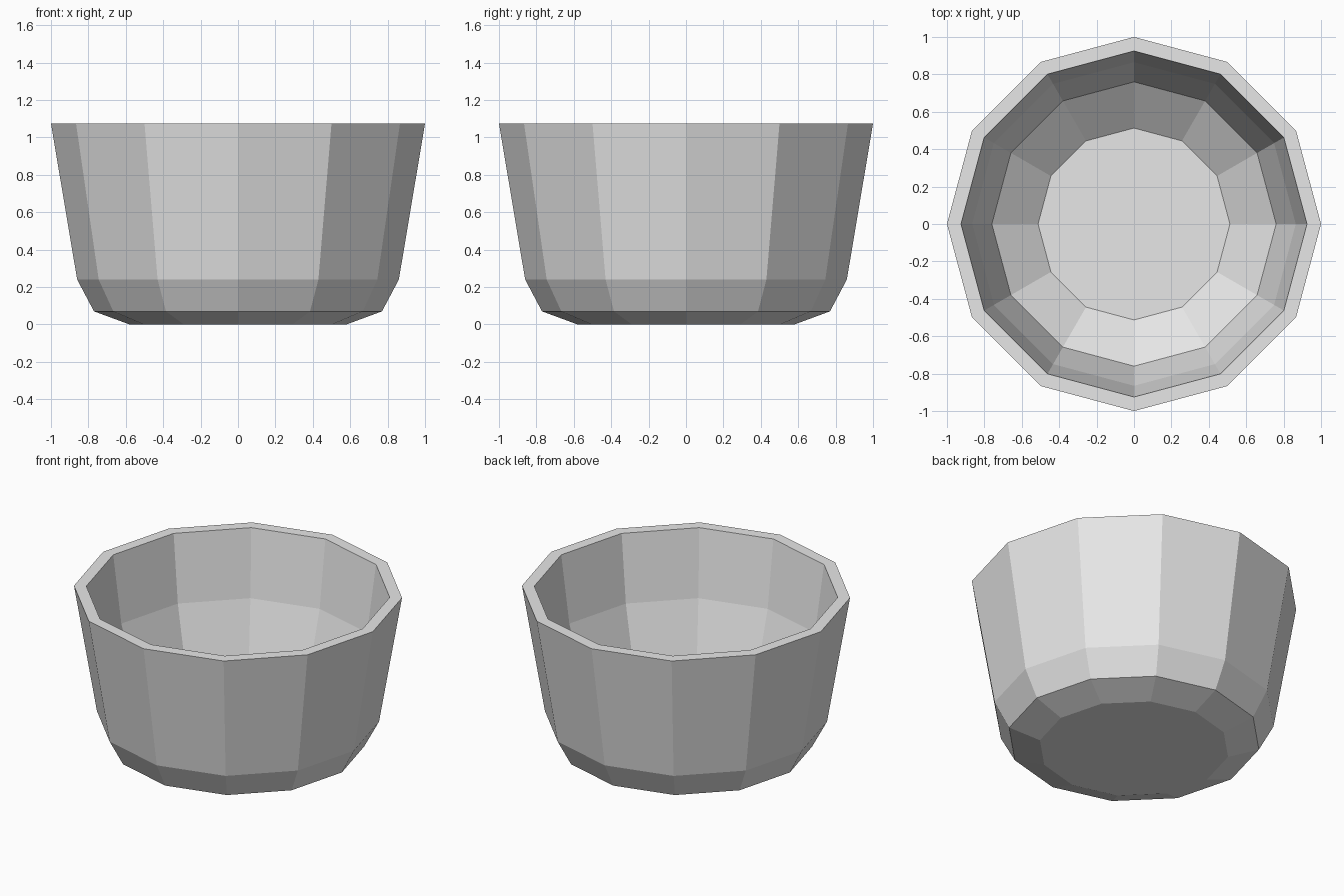
import bpy
import bmesh
import math

SIDES = 12

cube = bpy.data.objects.get("Cube")
if cube:
    bpy.data.objects.remove(cube, do_unlink=True)

# Plain pale grey
grey = bpy.data.materials.new("pale_grey")
grey.use_nodes = True
colour = (0.8, 0.8, 0.8, 1.0)
grey.diffuse_color = colour
grey.node_tree.nodes["Principled BSDF"].inputs["Base Color"].default_value = colour

# Wall profile (radius, height): outside from base to rim, then inside down to floor
profile = [
    (0.58, 0.0), (0.77, 0.07), (0.86, 0.24), (1.0, 1.075),
    (0.925, 1.075), (0.865, 0.63), (0.76, 0.265), (0.513, 0.07),
]


def lathe(name, points, material):
    """Spin a profile into a closed, flat-shaded solid with capped ends."""
    bm = bmesh.new()
    rings = []
    for radius, height in points:
        angles = [2 * math.pi * i / SIDES for i in range(SIDES)]
        rings.append([bm.verts.new((radius * math.cos(a), radius * math.sin(a), height))
                      for a in angles])
    for low, high in zip(rings, rings[1:]):
        for i in range(SIDES):
            j = (i + 1) % SIDES
            bm.faces.new((low[i], low[j], high[j], high[i]))
    bm.faces.new(list(reversed(rings[0])))
    bm.faces.new(rings[-1])
    bmesh.ops.recalc_face_normals(bm, faces=bm.faces)
    mesh = bpy.data.meshes.new(name)
    bm.to_mesh(mesh)
    bm.free()
    mesh.materials.append(material)
    obj = bpy.data.objects.new(name, mesh)
    bpy.context.collection.objects.link(obj)
    return obj


# Hollow bowl with thick walls
lathe("bowl", profile, grey)
